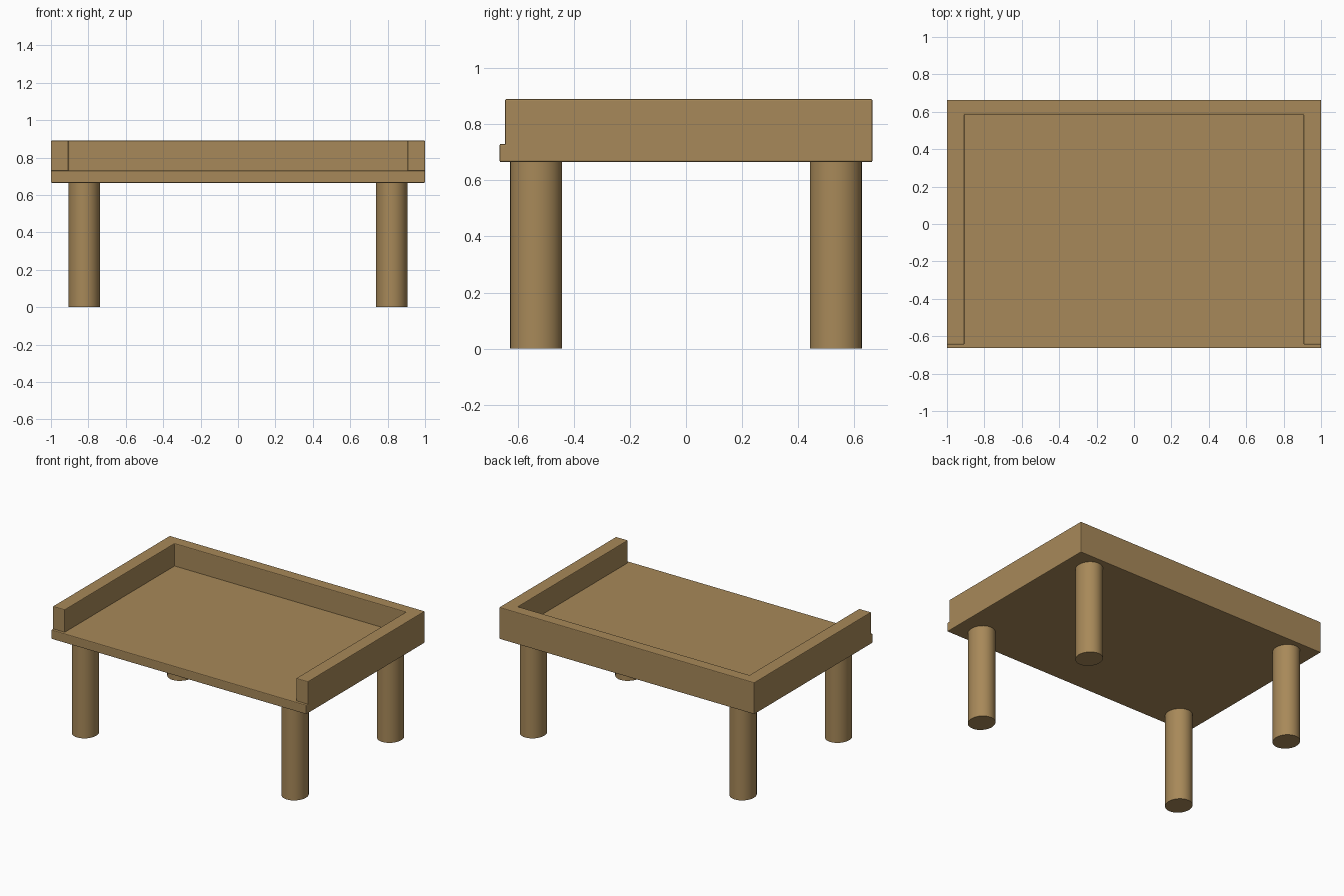
import bpy
import bmesh

cube = bpy.data.objects.get("Cube")
if cube:
    bpy.data.objects.remove(cube, do_unlink=True)

wood = bpy.data.materials.new("warm_wood")
wood.use_nodes = True
colour = (0.39, 0.25, 0.10, 1)
wood.diffuse_color = colour
wood.node_tree.nodes["Principled BSDF"].inputs["Base Color"].default_value = colour


def extruded(name, outline, z0, z1):
    """Extrude a flat outline upward and soften its edges slightly."""
    bm = bmesh.new()
    face = bm.faces.new([bm.verts.new((x, y, z0)) for x, y in outline])
    top = bmesh.ops.extrude_face_region(bm, geom=[face])["geom"]
    verts = [v for v in top if isinstance(v, bmesh.types.BMVert)]
    bmesh.ops.translate(bm, verts=verts, vec=(0, 0, z1 - z0))
    bmesh.ops.recalc_face_normals(bm, faces=bm.faces)
    mesh = bpy.data.meshes.new(name)
    bm.to_mesh(mesh)
    bm.free()
    obj = bpy.data.objects.new(name, mesh)
    bpy.context.collection.objects.link(obj)
    mesh.materials.append(wood)
    bevel = obj.modifiers.new("soft_edges", "BEVEL")
    bevel.width = 0.005
    bevel.segments = 2
    return obj


# Flat table board
W, D = 1.0, 0.664
BOARD_BOTTOM, BOARD_TOP, RIM_TOP = 0.665, 0.73, 0.89
extruded("table_board", [(-W, -D), (W, -D), (W, D), (-W, D)],
         BOARD_BOTTOM, BOARD_TOP)

# Raised rim along the sides and back, open at the front
IN_X, IN_Y, FRONT = 0.907, 0.585, -0.645
extruded("raised_rim",
         [(-W, FRONT), (-IN_X, FRONT), (-IN_X, IN_Y), (IN_X, IN_Y),
          (IN_X, FRONT), (W, FRONT), (W, D), (-W, D)],
         BOARD_TOP - 0.012, RIM_TOP)

# Four round legs, slightly deeper than wide
for side, sx in (("right", -1), ("left", 1)):
    for end, sy in (("front", -1), ("back", 1)):
        height = BOARD_BOTTOM + 0.02
        bpy.ops.mesh.primitive_cylinder_add(
            vertices=32, radius=1, depth=height,
            location=(sx * 0.822, sy * 0.534, height / 2))
        leg = bpy.context.object
        leg.name = f"{end}_{side}_leg"
        leg.scale = (0.085, 0.093, 1)
        bpy.ops.object.transform_apply(location=False, rotation=False, scale=True)
        leg.data.materials.append(wood)
        bpy.ops.object.shade_smooth_by_angle()
